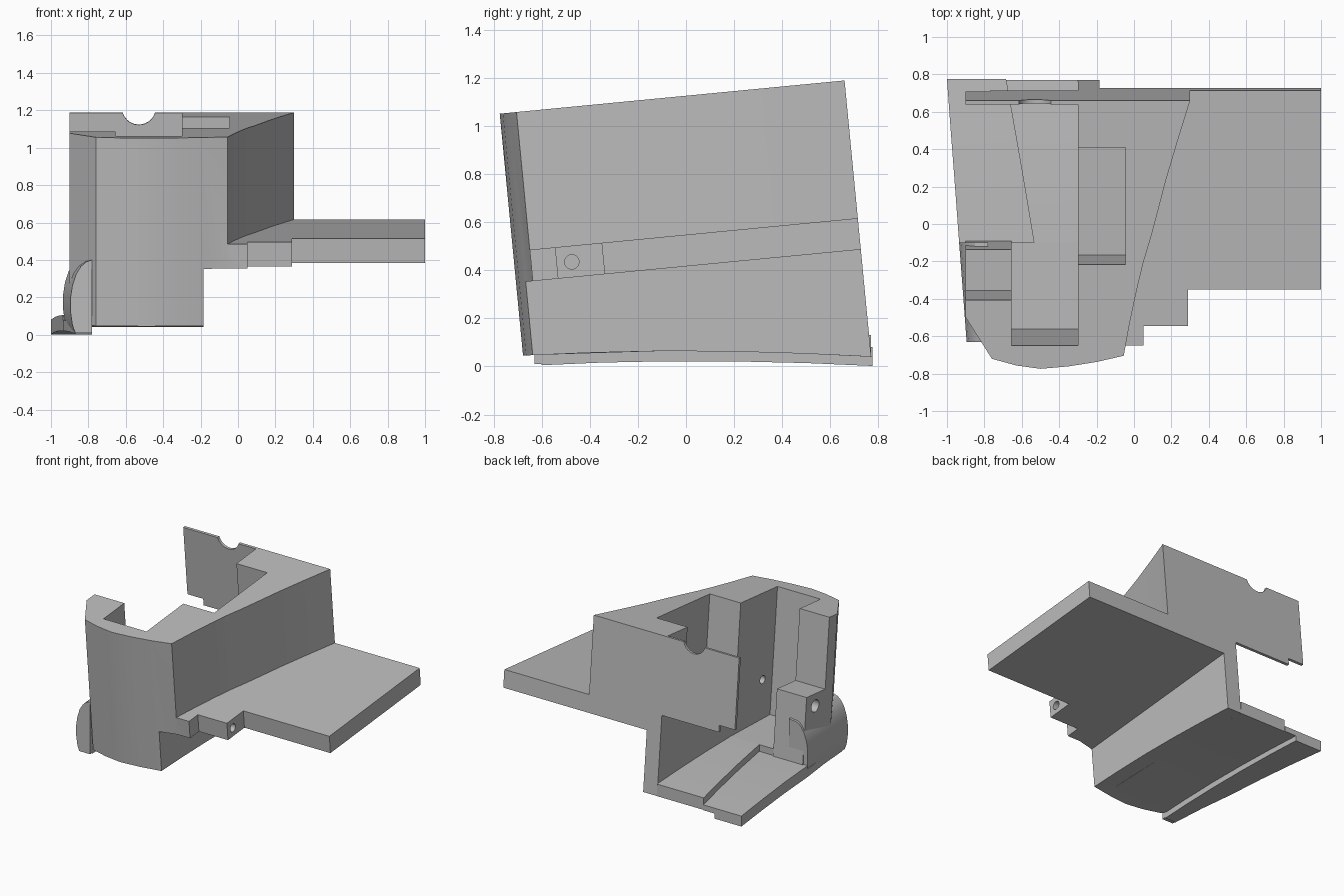
import bpy, bmesh, math
from mathutils import Matrix

if "Cube" in bpy.data.objects:
    bpy.data.objects.remove(bpy.data.objects["Cube"])

TILT = Matrix.Rotation(math.radians(5.5), 4, 'X')
FLAT = Matrix.Identity(4)
gray = bpy.data.materials.new("plain_gray")
gray.diffuse_color = (0.5, 0.5, 0.5, 1)
gray.use_nodes = True
gray.node_tree.nodes["Principled BSDF"].inputs["Base Color"].default_value = gray.diffuse_color


def finish(name, bm):
    bmesh.ops.recalc_face_normals(bm, faces=bm.faces)
    me = bpy.data.meshes.new(name)
    bm.to_mesh(me)
    bm.free()
    me.materials.append(gray)
    ob = bpy.data.objects.new(name, me)
    bpy.context.collection.objects.link(ob)
    return ob


def prism(name, pts, lo, hi, axis='Z', mat=TILT):
    """Extrude a polygon: (x, y) along Z, (y, z) along X."""
    bm = bmesh.new()
    put = (lambda p, h: (p[0], p[1], h)) if axis == 'Z' else (lambda p, h: (h, p[0], p[1]))
    a = [bm.verts.new(put(p, lo)) for p in pts]
    b = [bm.verts.new(put(p, hi)) for p in pts]
    bm.faces.new(a)
    bm.faces.new(b)
    for i in range(len(pts)):
        j = (i + 1) % len(pts)
        bm.faces.new((a[i], a[j], b[j], b[i]))
    bm.transform(mat)
    return finish(name, bm)


def box(name, x0, x1, y0, y1, z0, z1):
    return prism(name, [(x0, y0), (x1, y0), (x1, y1), (x0, y1)], z0, z1)


def rod(name, center, r, length, axis):
    bm = bmesh.new()
    bmesh.ops.create_cone(bm, cap_ends=True, segments=32, radius1=r, radius2=r, depth=length)
    turn = Matrix.Rotation(math.pi / 2, 4, 'Y' if axis == 'X' else 'X')
    bm.transform(TILT @ Matrix.Translation(center) @ turn)
    return finish(name, bm)


def loft(name, sections):
    """Join equal xz sections, each given as (y, points)."""
    bm = bmesh.new()
    rings = [[bm.verts.new((x, y, z)) for x, z in pts] for y, pts in sections]
    bm.faces.new(rings[0])
    bm.faces.new(rings[-1])
    n = len(rings[0])
    for a, b in zip(rings, rings[1:]):
        for i in range(n):
            j = (i + 1) % n
            bm.faces.new((a[i], a[j], b[j], b[i]))
    return finish(name, bm)


def strip(name, stations):
    return loft(name, [(y, [(x0, z0), (x1, z0), (x1, z1), (x0, z1)])
                       for y, x0, x1, z0, z1 in stations])


def combine(target, tool, op):
    m = target.modifiers.new(op, 'BOOLEAN')
    m.operation, m.solver, m.object = op, 'EXACT', tool
    bpy.context.view_layer.objects.active = target
    bpy.ops.object.modifier_apply(modifier=m.name)
    bpy.data.objects.remove(tool)


# Housing: bowed front, curved right wall, flat back
plan = [(-.9, .77), (-.9, -.394), (-.76, -.616), (-.63, -.652), (-.5, -.67),
        (-.35, -.657), (-.2, -.633), (-.055, -.60), (-.022, -.42), (.015, -.245),
        (.05, -.1), (.09, .035), (.13, .185), (.17, .34), (.235, .56), (.3, .77)]
body = prism("housing", plan, -.2, 1.12)
combine(body, box("under_cut", -.185, 1, -1, 1, -.5, .414), 'DIFFERENCE')

# Side flange with stepped front edge
flange = [(-.25, .77), (-.25, -.60), (.05, -.60), (.05, -.495), (.29, -.495),
          (.29, -.30), (1, -.30), (1, .77)]
combine(body, prism("flange", flange, .414, .545), 'UNION')

# Main cavity, open left side, right pocket, gap below the rear plate
cuts = [
    box("cavity", -.655, -.3, -.546, .75, -.5, 1.5),
    box("left_opening", -1.2, -.654, -.08, .75, -.5, 1.5),
    box("block_top", -1.2, -.654, -.30, .75, .6, 1.5),
    box("pocket", -.31, -.045, -.11, .52, .6, 1.5),
    box("rear_gap", -1.2, -.3, .7, 1, -.5, .55),
    box("plate_step", -1.2, -.77, .7, 1, .5, .6),
    rod("plate_notch", (-.53, .76, 1.145), .09, .2, 'Y'),
    rod("flange_hole", (0, -.431, .478), .03, .8, 'X'),
    rod("block_hole", (-.9, -.19, .51), .045, .4, 'X'),
]
# Slightly arched underside
cuts.append(prism("underside", [(-1, -.5), (-1, .03), (-.68, .045), (-.4, .057), (-.1, .064),
                                (.2, .062), (.5, .053), (.775, .04), (1, .03), (1, -.5)],
                  -2, 2, 'X', FLAT))
for c in cuts:
    combine(body, c, 'DIFFERENCE')

# Floor of the cavity: raised right part and lower left part
strip("right_floor", [(-.58, -.66, -.3, .049, .14), (-.1, -.66, -.3, .064, .155)])
strip("right_floor_rear", [(-.1, -.535, -.3, .064, .155), (.2, -.585, -.3, .062, .152),
                           (.5, -.637, -.3, .053, .143), (.77, -.685, -.3, .04, .13)])
strip("left_floor", [(-.1, -.935, -.535, .064, .105), (.2, -.957, -.585, .062, .103),
                     (.5, -.98, -.637, .053, .094), (.775, -1, -.685, .04, .08)])

# Lip under the left edge
strip("lower_lip", [(-.6, -.87, -.78, .005, .06), (-.35, -.9, -.78, .016, .07),
                    (-.1, -.935, -.78, .021, .08), (.2, -.957, -.78, .021, .08),
                    (.5, -.98, -.78, .014, .07), (.775, -1, -.78, .002, .06)])

# Rounded bulge on the lower left wall
arc = [(-.78, .4), (-.81, .39), (-.84, .365), (-.865, .325), (-.885, .265),
       (-.895, .2), (-.895, .12), (-.885, .05), (-.87, .01), (-.78, .01)]
loft("side_bulge", [(-.63 + dy, [(x - s if x < -.79 else x, z + dz) for x, z in arc])
                    for dy, s, dz in ((0, 0, 0), (.27, .02, .008), (.53, .04, .015))])

for ob in bpy.context.scene.objects:
    ob.select_set(True)
    bpy.context.view_layer.objects.active = ob
bpy.ops.object.shade_smooth_by_angle(angle=math.radians(25))
